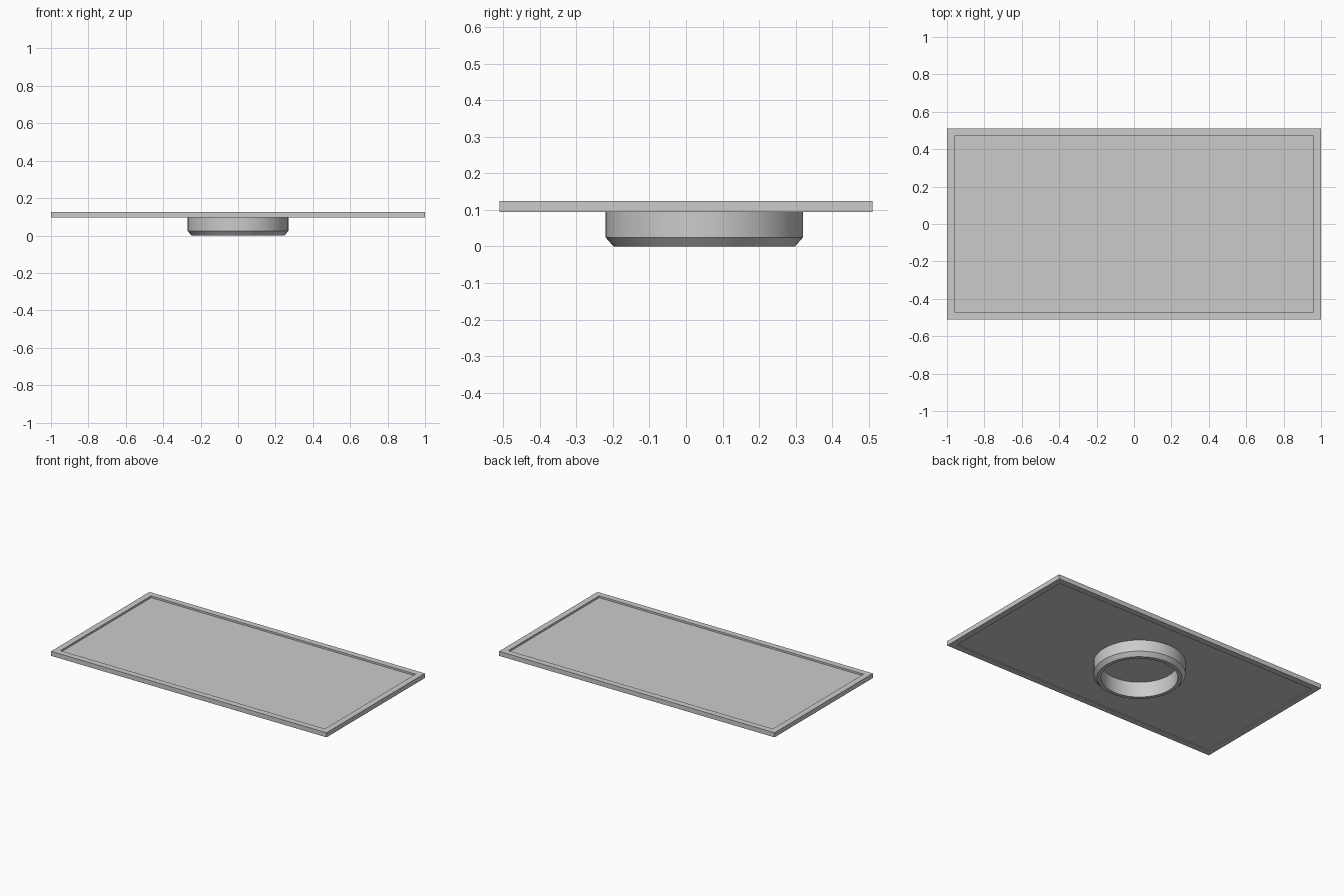
import bpy, bmesh, math

if "Cube" in bpy.data.objects:
    bpy.data.objects.remove(bpy.data.objects["Cube"])

HX, HY, Z0, Z1 = 1.0, 0.51, 0.095, 0.125


def make(name, bm):
    bmesh.ops.remove_doubles(bm, verts=bm.verts, dist=1e-6)
    bmesh.ops.recalc_face_normals(bm, faces=bm.faces)
    me = bpy.data.meshes.new(name)
    bm.to_mesh(me)
    bm.free()
    ob = bpy.data.objects.new(name, me)
    bpy.context.collection.objects.link(ob)
    return ob


def rings(name, loops, cap=False):
    """Bridge successive loops; either cap both ends or join last to first."""
    bm = bmesh.new()
    vs = [[bm.verts.new(p) for p in loop] for loop in loops]
    n = len(vs[0])
    pairs = list(zip(vs, vs[1:])) + ([] if cap else [(vs[-1], vs[0])])
    for a, b in pairs:
        for i in range(n):
            j = (i + 1) % n
            bm.faces.new((a[i], a[j], b[j], b[i]))
    if cap:
        bm.faces.new(vs[0])
        bm.faces.new(vs[-1])
    return make(name, bm)


def rect(inset, z):
    x, y = HX - inset, HY - inset
    return [(-x, -y, z), (x, -y, z), (x, y, z), (-x, y, z)]


def circle(r, z, cy=0.05, n=48):
    return [(r * math.cos(2 * math.pi * i / n), cy + r * math.sin(2 * math.pi * i / n), z)
            for i in range(n)]


# Tray: rim with a shallow recess on top and underneath
rings("tray", [rect(0.04, Z0 + 0.005), rect(0.04, Z0), rect(0, Z0), rect(0, Z1),
               rect(0.04, Z1), rect(0.04, Z1 - 0.012)], cap=True)

# Hollow foot ring with a chamfered lower edge
foot = rings("foot_ring", [circle(0.27, Z0 + 0.006), circle(0.27, 0.025), circle(0.248, 0),
                           circle(0.225, 0), circle(0.225, Z0 + 0.006)])
bpy.context.view_layer.objects.active = foot
foot.select_set(True)
bpy.ops.object.shade_smooth_by_angle(angle=math.radians(30))
